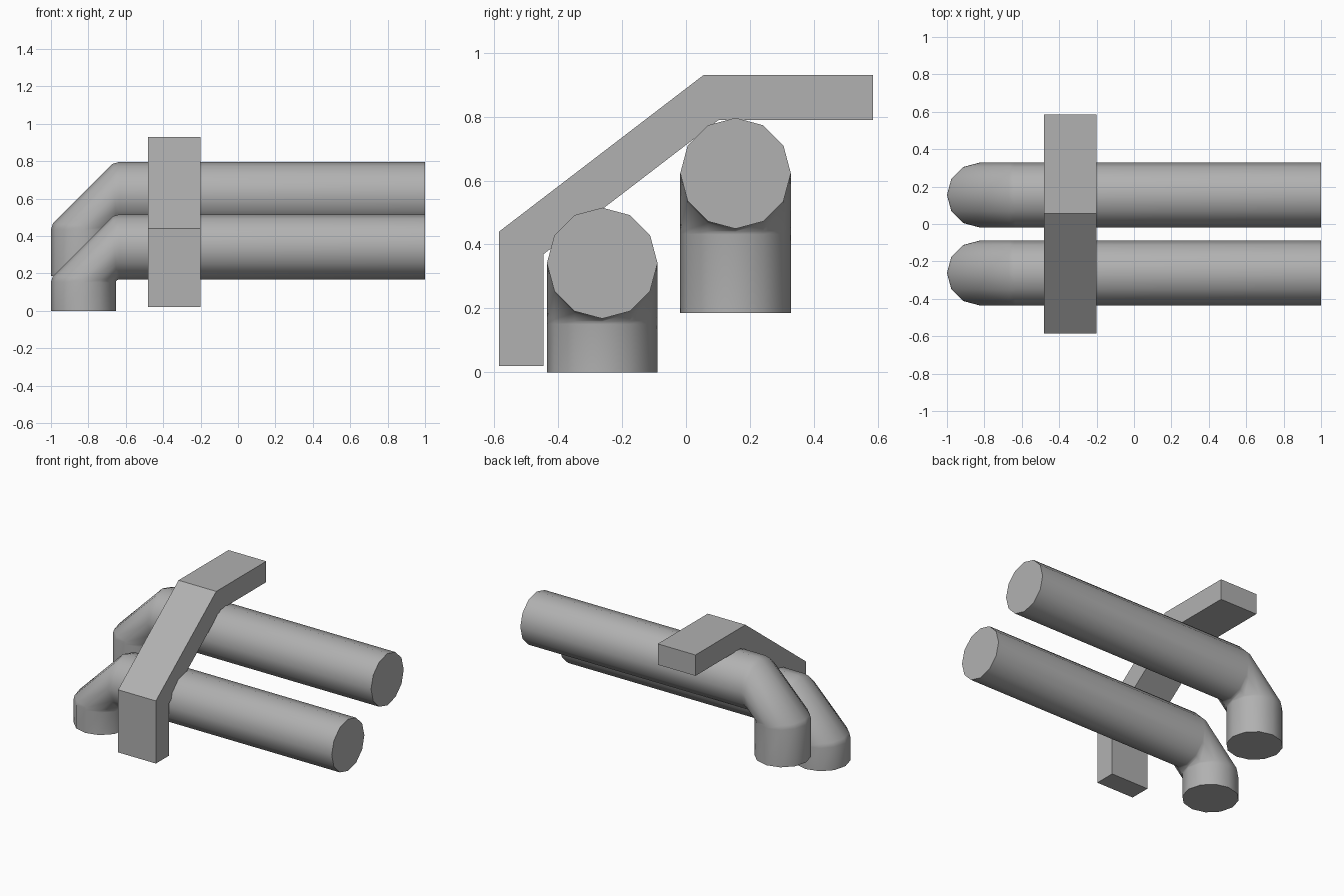
import bpy
import bmesh
from math import sin, cos, pi, radians

if "Cube" in bpy.data.objects:
    bpy.data.objects.remove(bpy.data.objects["Cube"])

SIDES, RADIUS = 12, 0.173

# Shared mid-grey finish
grey = bpy.data.materials.new("grey_metal")
grey.diffuse_color = (0.44, 0.44, 0.44, 1)
grey.use_nodes = True
grey.node_tree.nodes["Principled BSDF"].inputs["Base Color"].default_value = grey.diffuse_color


def make_object(name, verts, faces):
    mesh = bpy.data.meshes.new(name)
    mesh.from_pydata(verts, [], faces)
    bm = bmesh.new()
    bm.from_mesh(mesh)
    bmesh.ops.recalc_face_normals(bm, faces=bm.faces)
    bm.to_mesh(mesh)
    bm.free()
    mesh.materials.append(grey)
    obj = bpy.data.objects.new(name, mesh)
    bpy.context.collection.objects.link(obj)
    return obj


def make_pipe(name, y, lift, foot):
    # Each ring is an (outer, inner) pair of x,z points around the elbow
    rings = [((1, .515), (1, .168)),
             ((-.635, .515), (-.635, .168)),
             ((-.67, .505), (-.648, .163)),
             ((-.99, .185), (-.651, .159)),
             ((-1, .155), (-.653, .15)),
             ((-1, foot - lift), (-.653, foot - lift))]
    n, verts = SIDES, []
    for (ox, oz), (ix, iz) in rings:
        for k in range(n):
            a = 2 * pi * k / n
            c = cos(a) / 2
            verts.append(((ox + ix) / 2 + (ox - ix) * c,
                          y + RADIUS * sin(a),
                          (oz + iz) / 2 + (oz - iz) * c + lift))
    faces = [(r * n + k, (r + 1) * n + k, (r + 1) * n + (k + 1) % n, r * n + (k + 1) % n)
             for r in range(len(rings) - 1) for k in range(n)]
    last = (len(rings) - 1) * n
    faces += [tuple(range(n)), tuple(range(last, last + n))]
    obj = make_object(name, verts, faces)
    bpy.ops.object.select_all(action='DESELECT')
    obj.select_set(True)
    bpy.context.view_layer.objects.active = obj
    bpy.ops.object.shade_smooth_by_angle(angle=radians(50))


# Two bent pipes
make_pipe("front_pipe", -0.262, 0.0, 0.0)
make_pipe("back_pipe", 0.155, 0.281, 0.185)

# Bent bracket strap across the pipes, extruded along x
profile = [(-.585, .02), (-.445, .02), (-.445, .37), (.103, .79),
           (.585, .79), (.585, .93), (.055, .93), (-.585, .44)]
m = len(profile)
verts = [(x, y, z) for x in (-.48, -.2) for y, z in profile]
faces = [(i, i + m, (i + 1) % m + m, (i + 1) % m) for i in range(m)]
# Side caps: one quad per leg of the strap
for quad in ((0, 1, 2, 7), (7, 2, 3, 6), (6, 3, 4, 5)):
    faces += [quad[::-1], tuple(i + m for i in quad)]
make_object("bracket_strap", verts, faces)
